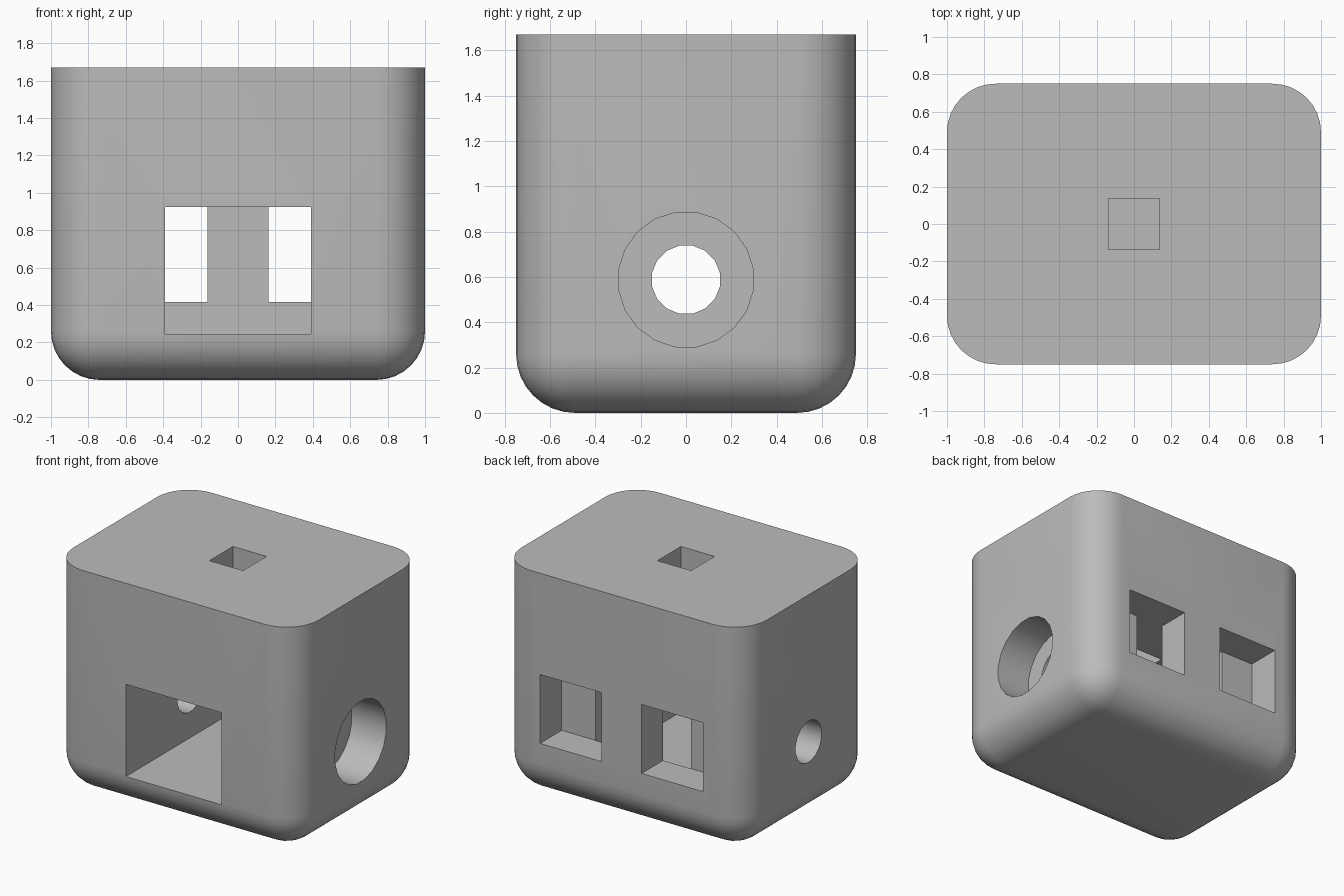
import bpy, bmesh, math
from mathutils import Matrix, Vector

old = bpy.data.objects.get("Cube")
if old:
    bpy.data.objects.remove(old, do_unlink=True)

HEIGHT = 1.67
CEILING = 0.925
BORE_Z = 0.588

grey = bpy.data.materials.new("plain grey")
grey.use_nodes = True
colour = (0.5, 0.5, 0.5, 1)
grey.diffuse_color = colour
grey.node_tree.nodes["Principled BSDF"].inputs["Base Color"].default_value = colour


def make_object(name, bm):
    bmesh.ops.recalc_face_normals(bm, faces=bm.faces[:])
    mesh = bpy.data.meshes.new(name)
    bm.to_mesh(mesh)
    bm.free()
    mesh.materials.append(grey)
    obj = bpy.data.objects.new(name, mesh)
    bpy.context.scene.collection.objects.link(obj)
    return obj


def box_mesh(low, high):
    low, high = Vector(low), Vector(high)
    size = high - low
    bm = bmesh.new()
    place = Matrix.Translation((low + high) / 2) @ Matrix.Diagonal(size.to_4d())
    bmesh.ops.create_cube(bm, size=1, matrix=place)
    return bm


def box_cutter(name, low, high):
    return make_object(name, box_mesh(low, high))


def bore_cutter(name, radius, start, end, sides):
    bm = bmesh.new()
    place = (Matrix.Translation(((start + end) / 2, 0, BORE_Z))
             @ Matrix.Rotation(math.pi / 2, 4, "Y")
             @ Matrix.Rotation(math.pi / sides, 4, "Z"))
    bmesh.ops.create_cone(bm, cap_ends=True, segments=sides, radius1=radius,
                          radius2=radius, depth=end - start, matrix=place)
    return make_object(name, bm)


# Housing block, rounded everywhere except around its flat top
bm = box_mesh((-1, -0.75, 0), (1, 0.75, HEIGHT))
rounded = [e for e in bm.edges if any(v.co.z < 0.1 for v in e.verts)]
bmesh.ops.bevel(bm, geom=rounded, offset=0.26, segments=8, profile=0.5,
                affect="EDGES")
housing = make_object("housing", bm)

# Front cavity, top shaft, stepped side bore and two rear windows
cutters = [
    box_cutter("front_cavity", (-0.39, -1, 0.245), (0.39, 0.5, CEILING)),
    box_cutter("top_shaft", (-0.137, -0.137, CEILING - 0.1), (0.137, 0.137, 2)),
    bore_cutter("wide_side_bore", 0.3, 0.72, 1.2, 20),
    bore_cutter("narrow_side_bore", 0.153, -1.2, 1.2, 16),
]
for side, low_x, high_x in (("left", 0.163, 0.665), ("right", -0.665, -0.163)):
    cutters.append(box_cutter(side + "_rear_window", (low_x, 0.498, 0.416),
                              (high_x, 1, CEILING - 0.001)))

# Apply each cut, then discard its cutter
bpy.context.view_layer.objects.active = housing
for cutter in cutters:
    cut = housing.modifiers.new("cut", "BOOLEAN")
    cut.operation = "DIFFERENCE"
    cut.solver = "MANIFOLD"
    cut.object = cutter
    bpy.ops.object.modifier_apply(modifier=cut.name)
    bpy.data.objects.remove(cutter, do_unlink=True)

# Smooth the rounded edges while keeping the cut rims crisp
housing.data.shade_smooth()
housing.data.set_sharp_from_angle(angle=math.radians(30))
